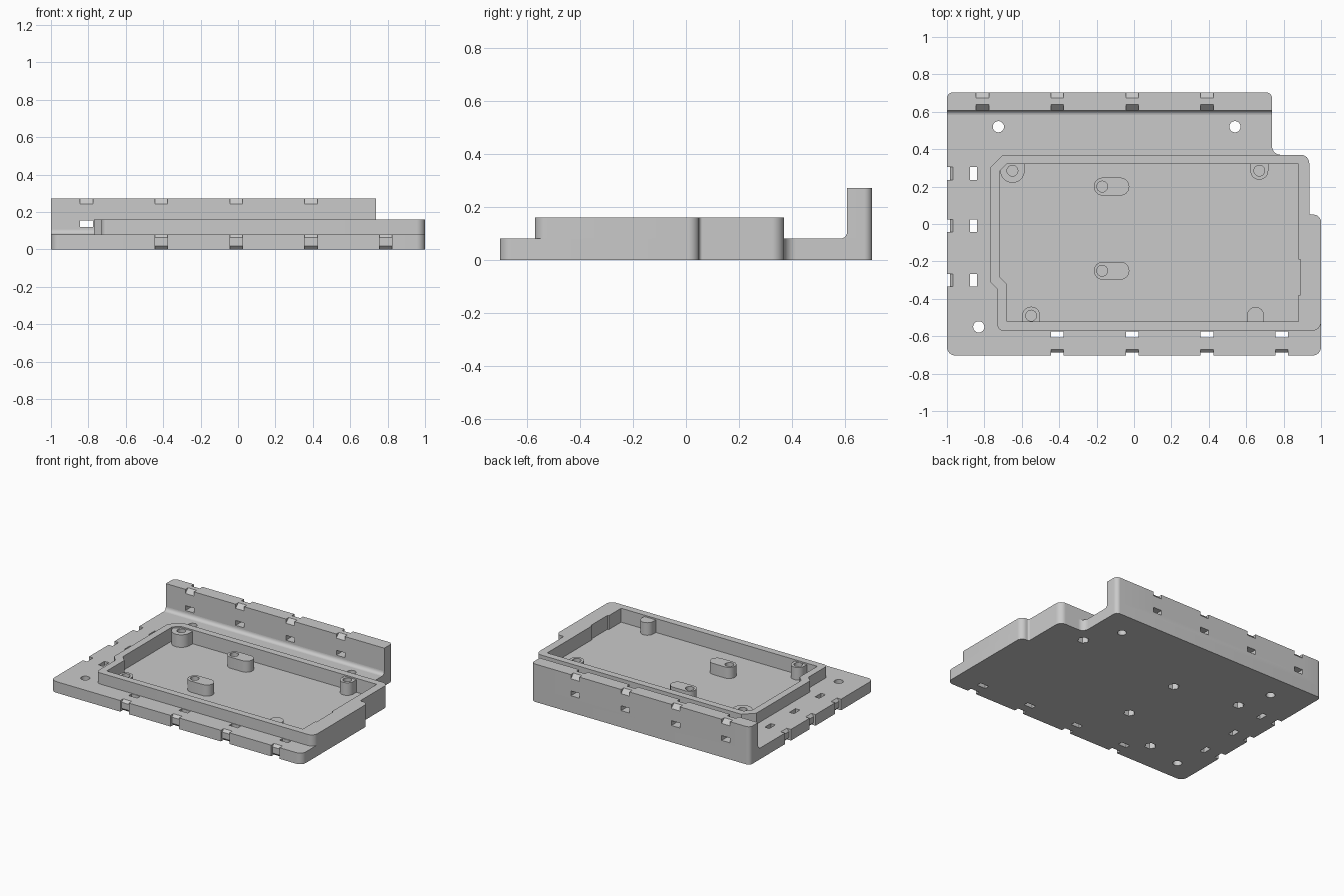
import bpy, bmesh, math
from mathutils import Vector

cube = bpy.data.objects.get("Cube")
if cube:
    bpy.data.objects.remove(cube, do_unlink=True)

grey = bpy.data.materials.new("plain grey")
grey.use_nodes = True
COLOUR = (0.59, 0.59, 0.59, 1)
grey.diffuse_color = COLOUR
grey.node_tree.nodes["Principled BSDF"].inputs["Base Color"].default_value = COLOUR


def outline(corners, steps=6):
    """Turn (x, y, radius) corners into a polygon with rounded corners."""
    pts, n = [], len(corners)
    for i, (x, y, r) in enumerate(corners):
        p = Vector((x, y))
        if r == 0:
            pts.append(p)
            continue
        a = (Vector(corners[i - 1][:2]) - p).normalized()
        b = (Vector(corners[(i + 1) % n][:2]) - p).normalized()
        half = a.angle(b) / 2
        centre = p + (a + b).normalized() * r / math.sin(half)
        s = p + a * r / math.tan(half) - centre
        e = p + b * r / math.tan(half) - centre
        for k in range(steps + 1):
            pts.append(centre + s.lerp(e, k / steps).normalized() * r)
    return pts


def circle(x, y, r, n=24, start=0.0, sweep=2 * math.pi):
    count = n if sweep > 6 else n + 1
    return [(x + r * math.cos(start + sweep * k / n),
             y + r * math.sin(start + sweep * k / n)) for k in range(count)]


def rect(x0, x1, y0, y1):
    return [(x0, y0), (x1, y0), (x1, y1), (x0, y1)]


PLACE = {"x": lambda p, h: (h, p[0], p[1]),
         "y": lambda p, h: (p[0], h, p[1]),
         "z": lambda p, h: (p[0], p[1], h)}


def add_prism(bm, pts, lo, hi, axis):
    bottom = [bm.verts.new(PLACE[axis](p, lo)) for p in pts]
    top = [bm.verts.new(PLACE[axis](p, hi)) for p in pts]
    bm.faces.new(bottom[::-1])
    bm.faces.new(top)
    for i in range(len(pts)):
        j = (i + 1) % len(pts)
        bm.faces.new((bottom[i], bottom[j], top[j], top[i]))


def build(name, prisms):
    """Make one object from a list of (points, low, high, axis) prisms."""
    bm = bmesh.new()
    for prism in prisms:
        add_prism(bm, *prism)
    bmesh.ops.recalc_face_normals(bm, faces=bm.faces[:])
    mesh = bpy.data.meshes.new(name)
    bm.to_mesh(mesh)
    bm.free()
    mesh.materials.append(grey)
    ob = bpy.data.objects.new(name, mesh)
    bpy.context.collection.objects.link(ob)
    return ob


def activate(ob):
    bpy.ops.object.select_all(action="DESELECT")
    ob.select_set(True)
    bpy.context.view_layer.objects.active = ob


def cut(ob, prisms):
    cutter = build("cutter", prisms)
    cutter.hide_render = True
    mod = ob.modifiers.new("cut", "BOOLEAN")
    mod.operation, mod.solver, mod.object = "DIFFERENCE", "EXACT", cutter
    activate(ob)
    bpy.ops.object.modifier_apply(modifier=mod.name)
    bpy.data.objects.remove(cutter, do_unlink=True)


PLATE, FLOOR, RIM, WALL = 0.08, 0.06, 0.16, 0.272
FRONT_X = (-0.41, -0.01, 0.39, 0.79)
WALL_X = (-0.81, -0.41, -0.01, 0.39)
LEFT_Y = (0.27, -0.01, -0.30)
HW = 0.034  # half width of the tie slots

# Plate and rim outlines share the stepped right-hand edge
plate_pts = outline([(-1, -0.703, 0.045), (1, -0.703, 0.045), (1, 0.05, 0.04),
                     (0.937, 0.05, 0.012), (0.937, 0.37, 0.045), (0.738, 0.37, 0.045),
                     (0.738, 0.703, 0.03), (-1, 0.703, 0.03)])
rim_pts = outline([(-0.73, -0.57, 0.03), (1, -0.57, 0.045), (1, 0.05, 0.04), (0.937, 0.05, 0.012),
                   (0.937, 0.37, 0.045), (-0.70, 0.37, 0), (-0.77, 0.30, 0),
                   (-0.77, -0.31, 0), (-0.73, -0.35, 0)])
pocket_pts = [(-0.68, -0.52), (0.88, -0.52), (0.88, -0.38), (0.89, -0.38), (0.89, -0.19),
              (0.88, -0.19), (0.88, 0.32), (-0.68, 0.32), (-0.72, 0.28), (-0.72, -0.28),
              (-0.68, -0.32)]
pocket = (pocket_pts, FLOOR, 0.3, "z")

# Bosses: x, y, radius, y of the wall they lean on
CORNER = [(-0.65, 0.285, 0.065, 0.335), (0.67, 0.285, 0.048, 0.335),
          (-0.55, -0.49, 0.048, -0.535), (0.65, -0.49, 0.046, -0.535)]
SLOT_Y = (0.2, -0.25)
hole_spots = [c[:2] for c in CORNER[:3]] + [(-0.17, y) for y in SLOT_Y]


def edge_notch(edge):
    """Cutter section leaving an inset plate edge bevelled above and below."""
    e, c = edge + 0.015, 0.018
    return [(edge - 0.1, -0.02), (e + c + 0.02, -0.02), (e, c), (e, PLATE - c),
            (e + c + 0.02, PLATE + 0.02), (edge - 0.1, PLATE + 0.02)]


# Base plate with pocket, screw holes, tie slots, edge notches and nut recesses
plate = build("base_plate", [(plate_pts, 0, PLATE, "z")])
cuts = [pocket]
cuts += [(circle(x, y, 0.03), -0.1, 0.2, "z")
         for x, y in ((-0.725, 0.52), (0.54, 0.52), (-0.83, -0.55))]
for x in FRONT_X:
    cuts.append((rect(x - HW, x + HW, -0.608, -0.574), -0.1, 0.2, "z"))
    cuts.append((edge_notch(-0.703), x - HW, x + HW, "x"))
for y in LEFT_Y:
    cuts.append((rect(-0.876, -0.84, y - HW, y + HW), -0.1, 0.2, "z"))
    cuts.append((edge_notch(-1), y - HW, y + HW, "y"))
cuts += [(circle(x, y, 0.038, 6), -0.1, 0.048, "z") for x, y in hole_spots]
cut(plate, cuts)

# Raised rim around the pocket
rim = build("raised_rim", [(rim_pts, PLATE, RIM, "z")])
cut(rim, [pocket])

# Back wall with through slots and bevelled notches along its top edge
wall = build("back_wall", [(outline([(-1, 0.608, 0), (0.738, 0.608, 0), (0.738, 0.703, 0.03),
                                     (-1, 0.703, 0.03)]), PLATE, WALL, "z")])
front_bevel = [(0.588, 0.222), (0.658, 0.292), (0.588, 0.292)]
back_bevel = [(0.723, 0.222), (0.723, 0.292), (0.653, 0.292)]
cut(wall, [(section, x - HW, x + HW, "x") for x in WALL_X
           for section in (rect(0.5, 0.8, 0.12, 0.155), front_bevel, back_bevel)])

# Curved fillet where the wall meets the plate
fr = 0.026
fillet = [(0.608, PLATE)] + circle(0.608 - fr, PLATE + fr, fr, 6, 0, -math.pi / 2)
fillet_ob = build("wall_fillet", [(fillet, -1, 0.738, "x")])

# Corner bosses leaning on the rim, and two long bosses on the pocket floor
prisms = []
for x, y, r, wy in CORNER:
    up = wy > y
    arc = circle(x, y, r, 16, math.pi if up else 0, math.pi)
    ends = [(x + r, wy), (x - r, wy)] if up else [(x - r, wy), (x + r, wy)]
    prisms.append((arc + ends, FLOOR - 0.005, 0.15, "z"))
for y in SLOT_Y:
    r = 0.048
    pts = circle(-0.167, y, r, 12, math.pi / 2, math.pi) + \
        circle(-0.073, y, r, 12, -math.pi / 2, math.pi)
    prisms.append((pts, FLOOR - 0.005, 0.14, "z"))
bosses = build("mounting_bosses", prisms)
cut(bosses, [(circle(x, y, 0.029), 0.07, 0.3, "z") for x, y in hole_spots])

for ob in (plate, rim, wall, fillet_ob, bosses):
    activate(ob)
    bpy.ops.object.shade_smooth_by_angle(angle=math.radians(30))
